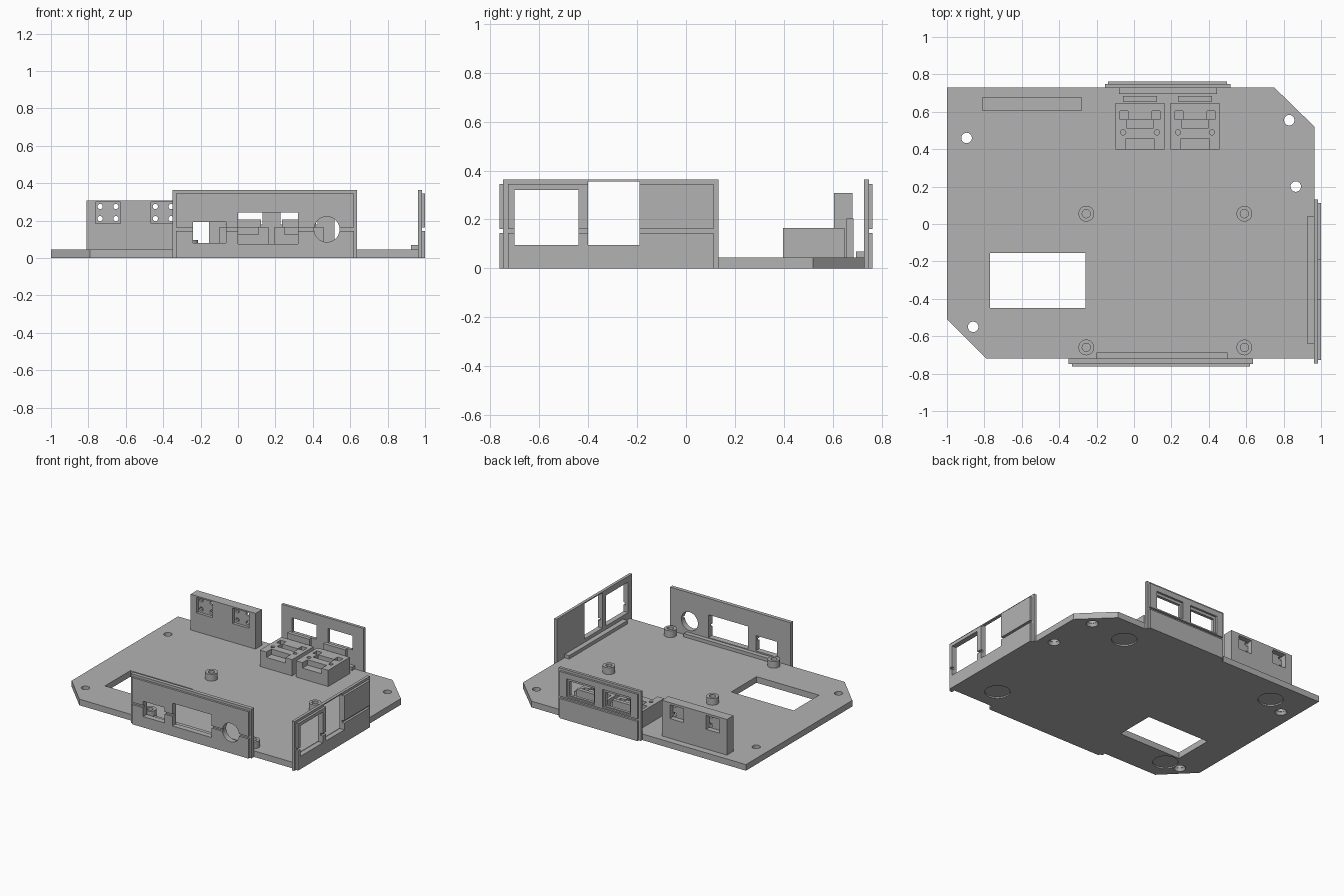
import bpy, bmesh, math
from mathutils import Matrix, Vector

if "Cube" in bpy.data.objects:
    bpy.data.objects.remove(bpy.data.objects["Cube"])

grey = bpy.data.materials.new("matte_grey")
grey.diffuse_color = (0.448, 0.448, 0.448, 1)
grey.use_nodes = True
grey.node_tree.nodes["Principled BSDF"].inputs["Base Color"].default_value = grey.diffuse_color


def finish(name, bm):
    bmesh.ops.recalc_face_normals(bm, faces=bm.faces[:])
    me = bpy.data.meshes.new(name)
    bm.to_mesh(me)
    bm.free()
    me.materials.append(grey)
    ob = bpy.data.objects.new(name, me)
    bpy.context.scene.collection.objects.link(ob)
    return ob


def box(name, x0, x1, y0, y1, z0, z1):
    bm = bmesh.new()
    bmesh.ops.create_cube(bm, size=1)
    for v in bm.verts:
        v.co = Vector((x0 if v.co.x < 0 else x1, y0 if v.co.y < 0 else y1, z0 if v.co.z < 0 else z1))
    return finish(name, bm)


def rod(name, centre, r, depth, axis='Z', r2=None, seg=32):
    bm = bmesh.new()
    rot = {'Z': Matrix(), 'Y': Matrix.Rotation(math.pi / 2, 4, 'X')}[axis]
    bmesh.ops.create_cone(bm, cap_ends=True, segments=seg, radius1=r, radius2=r if r2 is None else r2,
                          depth=depth, matrix=Matrix.Translation(centre) @ rot)
    return finish(name, bm)


def cut(ob, *cutters):
    """Subtract the cutters, keep the result and remove the helpers."""
    for c in cutters:
        c.hide_render = True
        m = ob.modifiers.new("cut", 'BOOLEAN')
        m.operation, m.solver, m.object = 'DIFFERENCE', 'EXACT', c
    bpy.context.view_layer.update()
    new = bpy.data.meshes.new_from_object(ob.evaluated_get(bpy.context.evaluated_depsgraph_get()))
    ob.modifiers.clear()
    ob.data = new
    for c in cutters:
        bpy.data.objects.remove(c)


def cbox(*a):
    return box("cutter", *a)


# Base plate with two clipped corners
bm = bmesh.new()
outline = [(-1, -0.51), (-0.79, -0.72), (0.965, -0.72), (0.965, 0.52), (0.75, 0.73), (-1, 0.73)]
face = bm.faces.new([bm.verts.new((x, y, 0)) for x, y in outline])
ext = bmesh.ops.extrude_face_region(bm, geom=[face])
bmesh.ops.translate(bm, vec=(0, 0, 0.045), verts=[v for v in ext['geom'] if isinstance(v, bmesh.types.BMVert)])
base = finish("base_plate", bm)

# Cable window, countersunk screw holes and shallow foot recesses
cut(base, cbox(-0.77, -0.26, -0.45, -0.155, -0.1, 0.1))
for x, y in [(-0.895, 0.46), (-0.86, -0.55), (0.83, 0.555), (0.865, 0.2)]:
    cut(base, rod("cutter", (x, y, 0.02), 0.028, 0.2),
        rod("cutter", (x, y, 0.005), 0.046, 0.03, r2=0.03))
for x, y in [(0.53, 0.53), (0.73, -0.55), (-0.735, 0.545), (-0.735, -0.55)]:
    cut(base, rod("cutter", (x, y, 0), 0.085, 0.02, seg=48))

# Board standoffs
for x in (-0.255, 0.59):
    for y in (0.055, -0.66):
        post = rod("standoff", (x, y, 0.065), 0.042, 0.06)
        cut(post, rod("cutter", (x, y, 0.1), 0.022, 0.08))

# Front panel: backing sheet plus a grooved outer layer, three openings
parts = [box("front_panel", -0.35, 0.635, -0.748, -0.72, 0, 0.363),
         box("front_panel_lower_face", -0.332, 0.62, -0.763, -0.748, 0, 0.145),
         box("front_panel_upper_face", -0.332, 0.62, -0.763, -0.748, 0.162, 0.345)]
for p in parts:
    cut(p, cbox(-0.24, -0.065, -0.85, -0.65, 0.08, 0.193),
        cbox(0, 0.32, -0.85, -0.65, 0.075, 0.243),
        rod("cutter", (0.475, -0.75, 0.153), 0.068, 0.2, 'Y', seg=48))
box("front_lip", -0.2, 0.5, -0.725, -0.687, 0.04, 0.07)

# Right panel: two large openings
parts = [box("right_panel", 0.962, 0.983, -0.747, 0.132, 0, 0.363),
         box("right_panel_lower_face", 0.983, 1.0, -0.727, 0.112, 0, 0.145),
         box("right_panel_upper_face", 0.983, 1.0, -0.727, 0.112, 0.162, 0.345)]
for p in parts:
    cut(p, cbox(0.9, 1.1, -0.70, -0.44, 0.095, 0.32),
        cbox(0.9, 1.1, -0.40, -0.19, 0.095, 0.355))
box("right_lip", 0.925, 0.965, -0.64, 0.04, 0.04, 0.07)

# Back panel: stepped port openings
back = box("back_panel", -0.155, 0.515, 0.727, 0.748, 0, 0.363)
box("back_panel_lower_face", -0.138, 0.498, 0.748, 0.763, 0, 0.145)
upper = box("back_panel_upper_face", -0.138, 0.498, 0.748, 0.763, 0.162, 0.345)
for x in (0.032, 0.326):
    cut(back, cbox(x - 0.1, x + 0.1, 0.6, 0.9, 0.18, 0.285))
    cut(upper, cbox(x - 0.115, x + 0.115, 0.6, 0.9, 0.172, 0.305))
box("back_lip", -0.08, 0.445, 0.695, 0.73, 0.04, 0.07)

# Port holders with stop tabs
for x in (0.032, 0.326):
    h = box("port_holder", x - 0.132, x + 0.132, 0.397, 0.648, 0.04, 0.165)
    cut(h, cbox(x - 0.078, x + 0.078, 0.3, 0.455, 0.125, 0.3))
    cut(h, cbox(x - 0.07, x + 0.07, 0.51, 0.56, 0.135, 0.3))
    for s in (-1, 1):
        a, b = sorted((x + s * 0.064, x + s * 0.108))
        cut(h, cbox(a, b, 0.56, 0.605, 0.11, 0.3),
            rod("cutter", (x + s * 0.09, 0.49, 0.16), 0.014, 0.1, seg=20))
    box("port_stop_tab", x - 0.09, x + 0.09, 0.656, 0.684, 0.04, 0.205)

# Jack block with pockets on both sides and four screw holes in each web
block = box("jack_block", -0.81, -0.28, 0.604, 0.68, 0.04, 0.308)
for x in (-0.695, -0.4):
    cut(block, cbox(x - 0.066, x + 0.066, 0.5, 0.625, 0.183, 0.298))
    cut(block, cbox(x - 0.055, x + 0.055, 0.642, 0.8, 0.19, 0.292))
    for dx in (-0.042, 0.042):
        for z in (0.21, 0.275):
            cut(block, rod("cutter", (x + dx, 0.64, z), 0.014, 0.3, 'Y', seg=20))
